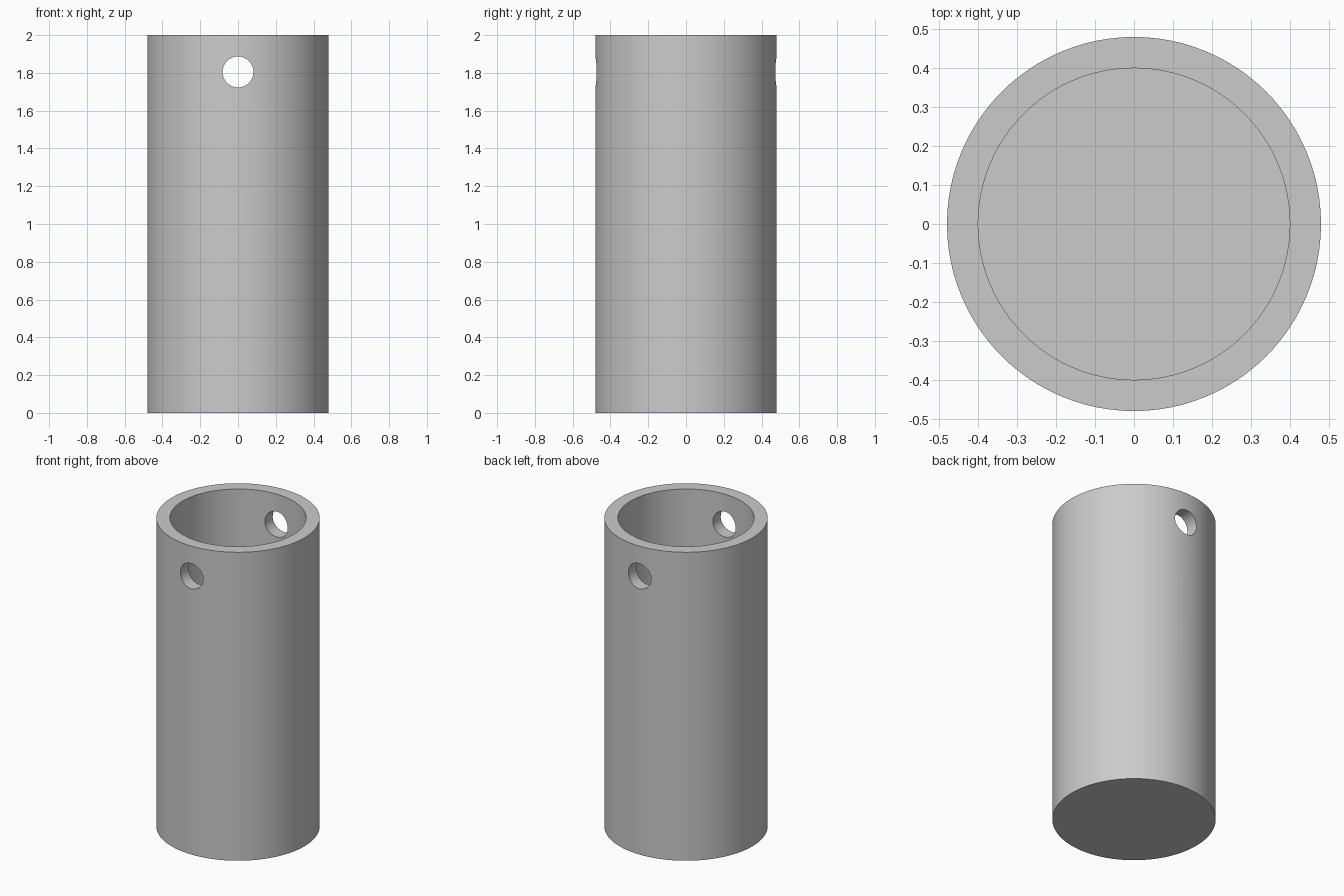
import bpy
import math

if "Cube" in bpy.data.objects:
    bpy.data.objects.remove(bpy.data.objects["Cube"], do_unlink=True)

GREY = (0.6, 0.6, 0.6, 1)
grey = bpy.data.materials.new("plain grey")
grey.use_nodes = True
grey.diffuse_color = GREY
grey.node_tree.nodes["Principled BSDF"].inputs["Base Color"].default_value = GREY

HEIGHT, OUTER, INNER, FLOOR = 2.0, 0.48, 0.40, 0.08
HOLE_Z, HOLE_R = 1.805, 0.082


def cylinder(name, radius, depth, z, sides, tilt=0.0):
    bpy.ops.mesh.primitive_cylinder_add(
        vertices=sides, radius=radius, depth=depth,
        location=(0, 0, z), rotation=(tilt, 0, 0))
    obj = bpy.context.object
    obj.name = name
    obj.data.materials.append(grey)
    return obj


def cut(target, cutter):
    cutter.hide_render = True
    cutter.hide_viewport = True
    mod = target.modifiers.new(cutter.name, 'BOOLEAN')
    mod.operation = 'DIFFERENCE'
    mod.solver = 'EXACT'
    mod.object = cutter
    bpy.context.view_layer.objects.active = target
    bpy.ops.object.modifier_apply(modifier=mod.name)
    bpy.data.objects.remove(cutter, do_unlink=True)


# Cup body, closed at the bottom
cup = cylinder("cup_body", OUTER, HEIGHT, HEIGHT / 2, 96)

# Open cavity above the floor
cut(cup, cylinder("cavity_cutter", INNER, HEIGHT, FLOOR + HEIGHT / 2, 96))

# Cross hole through front and back walls
cut(cup, cylinder("hole_cutter", HOLE_R, 2 * HEIGHT, HOLE_Z, 48, math.pi / 2))

# Smooth walls with crisp rims
bpy.ops.object.select_all(action='DESELECT')
cup.select_set(True)
bpy.context.view_layer.objects.active = cup
bpy.ops.object.shade_smooth_by_angle(angle=math.radians(30))
